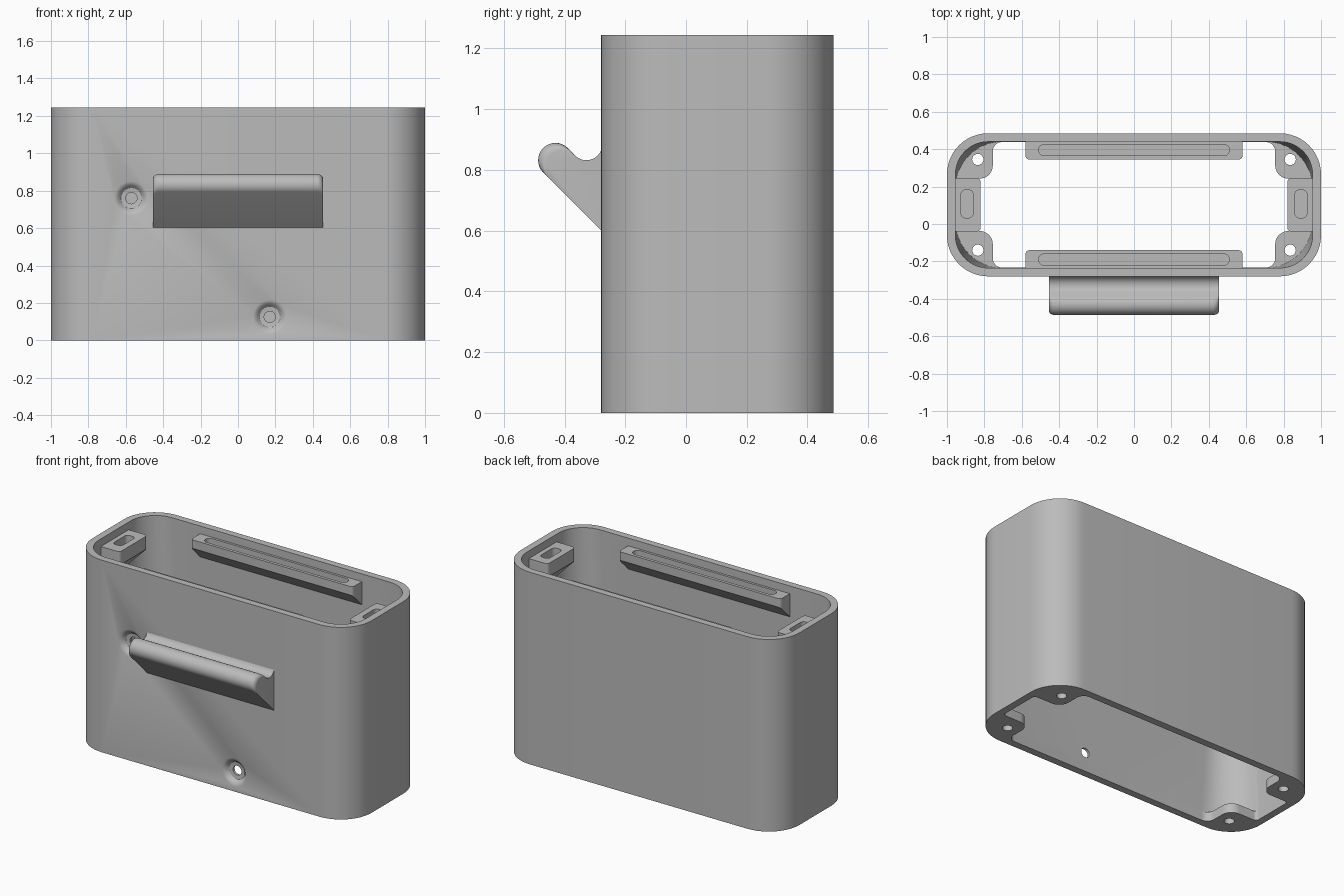
import bpy, bmesh
from math import pi, sin, cos, sqrt, radians
from mathutils import Vector

if "Cube" in bpy.data.objects:
    bpy.data.objects.remove(bpy.data.objects["Cube"])

grey = bpy.data.materials.new("plain_grey")
grey.use_nodes = True
colour = (0.5, 0.5, 0.5, 1)
grey.diffuse_color = colour
grey.node_tree.nodes["Principled BSDF"].inputs["Base Color"].default_value = colour

HEIGHT, MID_Y, WALL = 1.245, 0.1025, 0.045
HALF_X, HALF_Y = 1.0, 0.3825
IN_X, IN_Y = HALF_X - WALL, HALF_Y - WALL


def loft(name, rings):
    """Skin closed rings of points and cap both ends."""
    bm = bmesh.new()
    loops = [[bm.verts.new(p) for p in ring] for ring in rings]
    n = len(loops[0])
    for a, b in zip(loops, loops[1:]):
        for i in range(n):
            j = (i + 1) % n
            bm.faces.new((a[i], a[j], b[j], b[i]))
    bm.faces.new(loops[0][::-1])
    bm.faces.new(loops[-1])
    bmesh.ops.recalc_face_normals(bm, faces=bm.faces)
    mesh = bpy.data.meshes.new(name)
    bm.to_mesh(mesh)
    bm.free()
    mesh.materials.append(grey)
    obj = bpy.data.objects.new(name, mesh)
    bpy.context.collection.objects.link(obj)
    return obj


def rounded(corners, segs=12):
    """Round right-angled corners given as (x, y, radius)."""
    out = []
    for i, (x, y, r) in enumerate(corners):
        p = Vector((x, y))
        u = (Vector(corners[i - 1][:2]) - p).normalized()
        v = (Vector(corners[(i + 1) % len(corners)][:2]) - p).normalized()
        for k in range(segs + 1):
            t = k / segs * pi / 2
            out.append(p + r * (1 - sin(t)) * u + r * (1 - cos(t)) * v)
    return out


def rectangle(cx, cy, hx, hy, r, segs=12):
    signs = ((-1, -1), (1, -1), (1, 1), (-1, 1))
    return rounded([(cx + sx * hx, cy + sy * hy, r) for sx, sy in signs], segs)


def at_z(outline, z):
    return [(p[0], p[1], z) for p in outline]


def prism(name, outline, z0, z1):
    return loft(name, [at_z(outline, z0), at_z(outline, z1)])


def combine(target, other, operation):
    mod = target.modifiers.new("combine", 'BOOLEAN')
    mod.operation, mod.object, mod.solver = operation, other, 'EXACT'
    graph = bpy.context.evaluated_depsgraph_get()
    mesh = bpy.data.meshes.new_from_object(target.evaluated_get(graph))
    target.modifiers.clear()
    target.data = mesh
    bpy.data.objects.remove(other)


def circle(x, y, r, segs=32):
    return [(x + r * cos(2 * pi * i / segs), y + r * sin(2 * pi * i / segs))
            for i in range(segs)]


# Outer shell, hollowed by a cavity whose corners soften towards the floor
body = prism("case_body", rectangle(0, MID_Y, HALF_X, HALF_Y, 0.22), 0, HEIGHT)
cavity = loft("cavity", [
    at_z(rectangle(0, MID_Y, IN_X, IN_Y, r), z) for r, z in ((0.25, 0.06), (0.172, 1.3))])
combine(body, cavity, 'DIFFERENCE')

# Floor opening, leaving a screw tab in every corner
quarter = [(IN_X - 0.002, 0.14, 0.02), (0.755, 0.14, 0.07), (0.755, IN_Y - 0.002, 0.05)]
opening = []
for sx, sy in ((1, 1), (-1, 1), (-1, -1), (1, -1)):
    part = [(sx * x, MID_Y + sy * y, r) for x, y, r in quarter]
    opening += part if sx * sy > 0 else part[::-1]
combine(body, prism("opening", rounded(opening, 8), -0.1, 0.1), 'DIFFERENCE')
for sx in (-1, 1):
    for sy in (-1, 1):
        hole = prism("tab_hole", circle(sx * 0.835, MID_Y + sy * 0.2425, 0.03), -0.1, 0.1)
        combine(body, hole, 'DIFFERENCE')


def ledge(inner, wall, half, lip, along_x, side):
    """Ledge with a sloped underside, running along one inner wall."""
    top = 1.195
    section = [(wall, top), (inner, top), (inner, top - lip), (wall, top - lip - wall + inner)]
    rings = []
    for s in (-half, half):
        if along_x:
            rings.append([(s, MID_Y + side * d, z) for d, z in section])
        else:
            rings.append([(side * d, MID_Y + s, z) for d, z in section])
    obj = loft("ledge", rings)
    # Soften the free upright corners
    bm = bmesh.new()
    bm.from_mesh(obj.data)
    axis = 1 if along_x else 0
    centre = MID_Y if along_x else 0
    edges = [e for e in bm.edges
             if abs(e.verts[0].co.z - e.verts[1].co.z) > lip * 0.9
             and all(abs(abs(v.co[axis] - centre) - inner) < 0.001 for v in e.verts)]
    bmesh.ops.bevel(bm, geom=edges, offset=0.02, segments=4, profile=0.5, affect='EDGES')
    bm.to_mesh(obj.data)
    bm.free()
    return obj


# Long grooved rails and slotted end blocks just under the rim
for side in (-1, 1):
    combine(body, ledge(0.2425, 0.355, 0.58, 0.055, True, side), 'UNION')
    groove = rectangle(0, MID_Y + side * 0.2925, 0.51, 0.03, 0.0295, 6)
    combine(body, prism("groove", groove, 1.15, 1.22), 'DIFFERENCE')
    combine(body, ledge(0.82, 0.975, 0.1425, 0.085, False, side), 'UNION')
    slot = rectangle(side * 0.8925, MID_Y + 0.005, 0.0325, 0.075, 0.025, 6)
    combine(body, prism("slot", slot, 1.12, 1.22), 'DIFFERENCE')

# Dished screw holes through the front wall
dish = [(0.094, -0.01), (0.09, 0), (0.079, 0.004), (0.068, 0.012), (0.061, 0.022),
        (0.055, 0.027), (0.03, 0.03), (0.03, 0.09)]
for x, z in ((-0.57, 0.76), (0.17, 0.125)):
    rings = [[(px, -0.28 + depth, pz) for px, pz in circle(x, z, r, 40)] for r, depth in dish]
    combine(body, loft("screw_dish", rings), 'DIFFERENCE')


# Front hook: sloped arm, round lip and a hollow behind it
def hook_section(x, back):
    step = back / sqrt(2)
    cy, cz, r = -0.43 + step, 0.832 - step, 0.057
    pts = [(-0.27, 0.592)]
    for i in range(17):
        a = radians(225 - 180 * i / 16)
        pts.append((cy + r * cos(a), cz + r * sin(a)))
    for i in range(13):
        a = radians(225 + 135 * i / 12)
        pts.append((-0.328 + 0.052 * cos(a), 0.884 + 0.052 * sin(a)))
    pts.append((-0.27, 0.884))
    return [(x, y, z) for y, z in pts]


ROUND, HALF_HOOK = 0.034, 0.455
steps = [(HALF_HOOK - ROUND + ROUND * sin(t), ROUND * (1 - cos(t)))
         for t in (pi / 2 * i / 8 for i in range(9))]
sections = [(-x, b) for x, b in reversed(steps)] + steps
hook = loft("front_hook", [hook_section(x, b) for x, b in sections])

# Smooth curves, crisp edges
for obj in (body, hook):
    bpy.ops.object.select_all(action='DESELECT')
    obj.select_set(True)
    bpy.context.view_layer.objects.active = obj
    bpy.ops.object.shade_smooth_by_angle(angle=radians(30))
